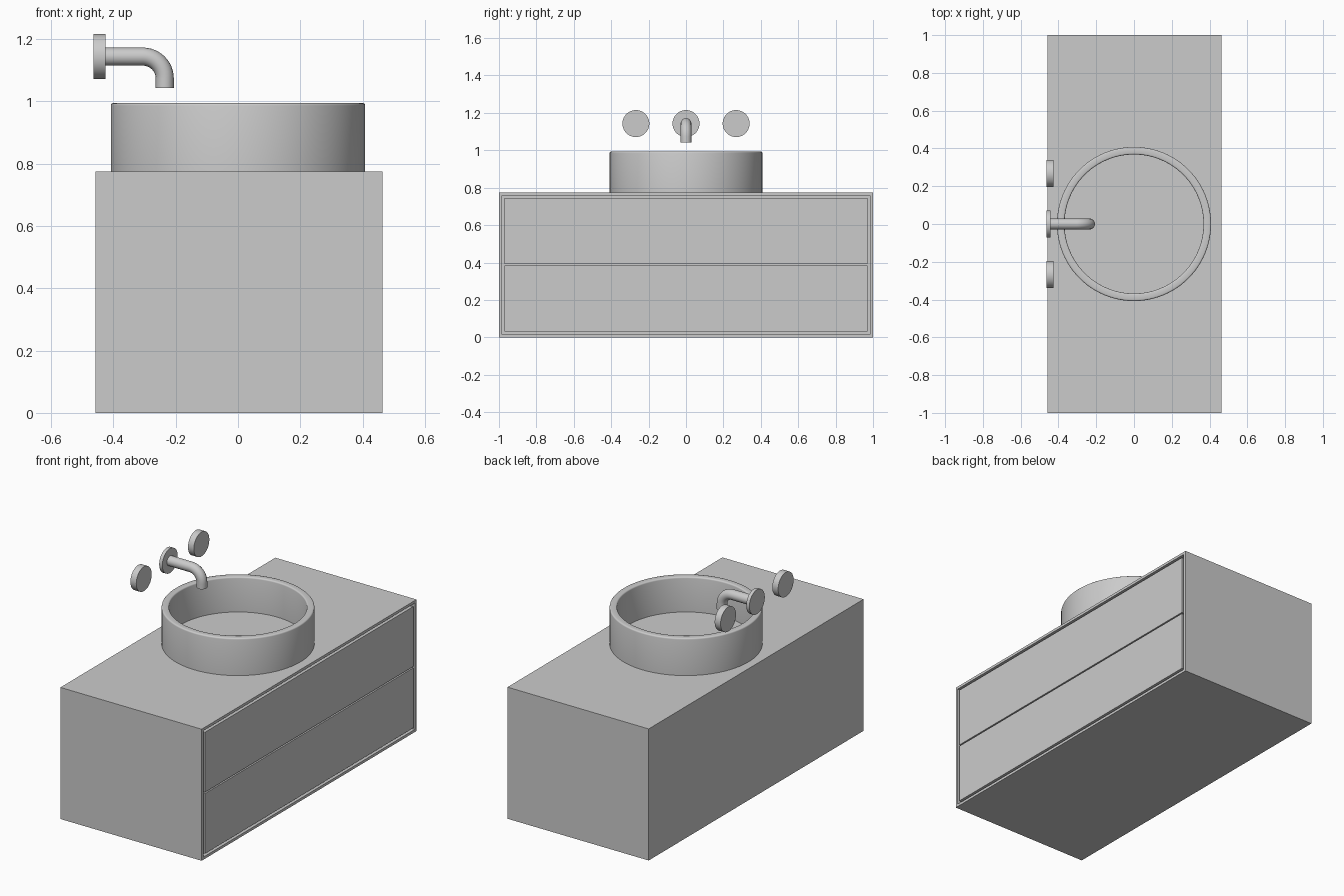
import bpy, bmesh, math
from mathutils import Vector, Matrix

if "Cube" in bpy.data.objects:
    bpy.data.objects.remove(bpy.data.objects["Cube"])

X0, X1 = -0.457, 0.463      # cabinet back / drawer face
H = 0.775                   # cabinet height
FRAME, GAP = 0.022, 0.008
TAP_Z = 1.143


def finish(name, bm, smooth=False):
    bmesh.ops.recalc_face_normals(bm, faces=bm.faces)
    me = bpy.data.meshes.new(name)
    bm.to_mesh(me)
    bm.free()
    ob = bpy.data.objects.new(name, me)
    bpy.context.collection.objects.link(ob)
    if smooth:
        shade(ob)
    return ob


def shade(ob):
    bpy.ops.object.select_all(action='DESELECT')
    ob.select_set(True)
    bpy.context.view_layer.objects.active = ob
    bpy.ops.object.shade_smooth_by_angle(angle=math.radians(35))


def box(lo, hi):
    bm = bmesh.new()
    bmesh.ops.create_cube(bm, size=1)
    lo, hi = Vector(lo), Vector(hi)
    bmesh.ops.scale(bm, vec=hi - lo, verts=bm.verts)
    bmesh.ops.translate(bm, vec=(lo + hi) / 2, verts=bm.verts)
    return bm


def disc_x(name, x0, x1, y, z, r):
    # Round plate whose axis runs along x
    bm = bmesh.new()
    bmesh.ops.create_cone(bm, cap_ends=True, segments=64, radius1=r, radius2=r, depth=x1 - x0,
                          matrix=Matrix.Translation(((x0 + x1) / 2, y, z)) @ Matrix.Rotation(math.pi / 2, 4, 'Y'))
    return finish(name, bm, True)


def lathe(name, profile):
    # Spin an (r, z) profile that starts and ends on the axis
    bm = bmesh.new()
    vs = [bm.verts.new((r, 0, z)) for r, z in profile]
    es = [bm.edges.new(p) for p in zip(vs, vs[1:])]
    bmesh.ops.spin(bm, geom=vs + es, cent=(0, 0, 0), axis=(0, 0, 1), angle=2 * math.pi, steps=96)
    bmesh.ops.remove_doubles(bm, verts=bm.verts, dist=1e-5)
    return finish(name, bm, True)


# Cabinet carcass with a recessed opening on the drawer side
bm = box((X0, -1, 0), (X1, 1, H))
front = max(bm.faces, key=lambda f: f.calc_center_median().x)
bmesh.ops.inset_region(bm, faces=[front], thickness=FRAME)
recess = bmesh.ops.extrude_discrete_faces(bm, faces=[front])["faces"][0]
bmesh.ops.translate(bm, vec=(-0.04, 0, 0), verts=recess.verts)
finish("cabinet", bm)

# Two drawer fronts separated by shadow gaps
edge = FRAME + GAP
dh = (H - 2 * edge - GAP) / 2
for i, name in enumerate(("lower_drawer", "upper_drawer")):
    z = edge + i * (dh + GAP)
    finish(name, box((X1 - 0.04, -1 + edge, z), (X1, 1 - edge, z + dh)))

# Round vessel basin with softened rim
RO, RI, TOP, FLOOR, B = 0.408, 0.368, 0.994, 0.788, 0.008
arc = [math.radians(a) for a in (0, 30, 60, 90)]
rim = [(RO - B + B * math.cos(a), TOP - B + B * math.sin(a)) for a in arc]
rim += [(RI + B - B * math.cos(a), TOP - B + B * math.sin(a)) for a in reversed(arc)]
lathe("basin", [(0, H), (RO, H)] + rim + [(RI, FLOOR), (0, FLOOR)])

# Drain plate
lathe("drain", [(0, FLOOR), (0.043, FLOOR), (0.043, FLOOR + 0.003), (0, FLOOR + 0.003)])

# Tap handles and spout wall plate
disc_x("left_handle", -0.463, -0.425, -0.268, TAP_Z, 0.072)
disc_x("right_handle", -0.463, -0.425, 0.268, TAP_Z, 0.072)
disc_x("spout_plate", -0.463, -0.443, 0, TAP_Z, 0.072)

# Bent spout swept along a path
R, XE = 0.07, -0.235
path = [(-0.45, TAP_Z)]
for i in range(13):
    a = math.pi / 2 * (1 - i / 12)
    path.append((XE - R + R * math.cos(a), TAP_Z - R + R * math.sin(a)))
path.append((XE, 1.043))
cu = bpy.data.curves.new("spout", 'CURVE')
cu.dimensions = '3D'
cu.bevel_depth = 0.029
cu.bevel_resolution = 6
cu.use_fill_caps = True
sp = cu.splines.new('POLY')
sp.points.add(len(path) - 1)
for p, (x, z) in zip(sp.points, path):
    p.co = (x, 0, z, 1)
spout = bpy.data.objects.new("spout", cu)
bpy.context.collection.objects.link(spout)
bpy.ops.object.select_all(action='DESELECT')
spout.select_set(True)
bpy.context.view_layer.objects.active = spout
bpy.ops.object.convert(target='MESH')
shade(bpy.context.view_layer.objects.active)
